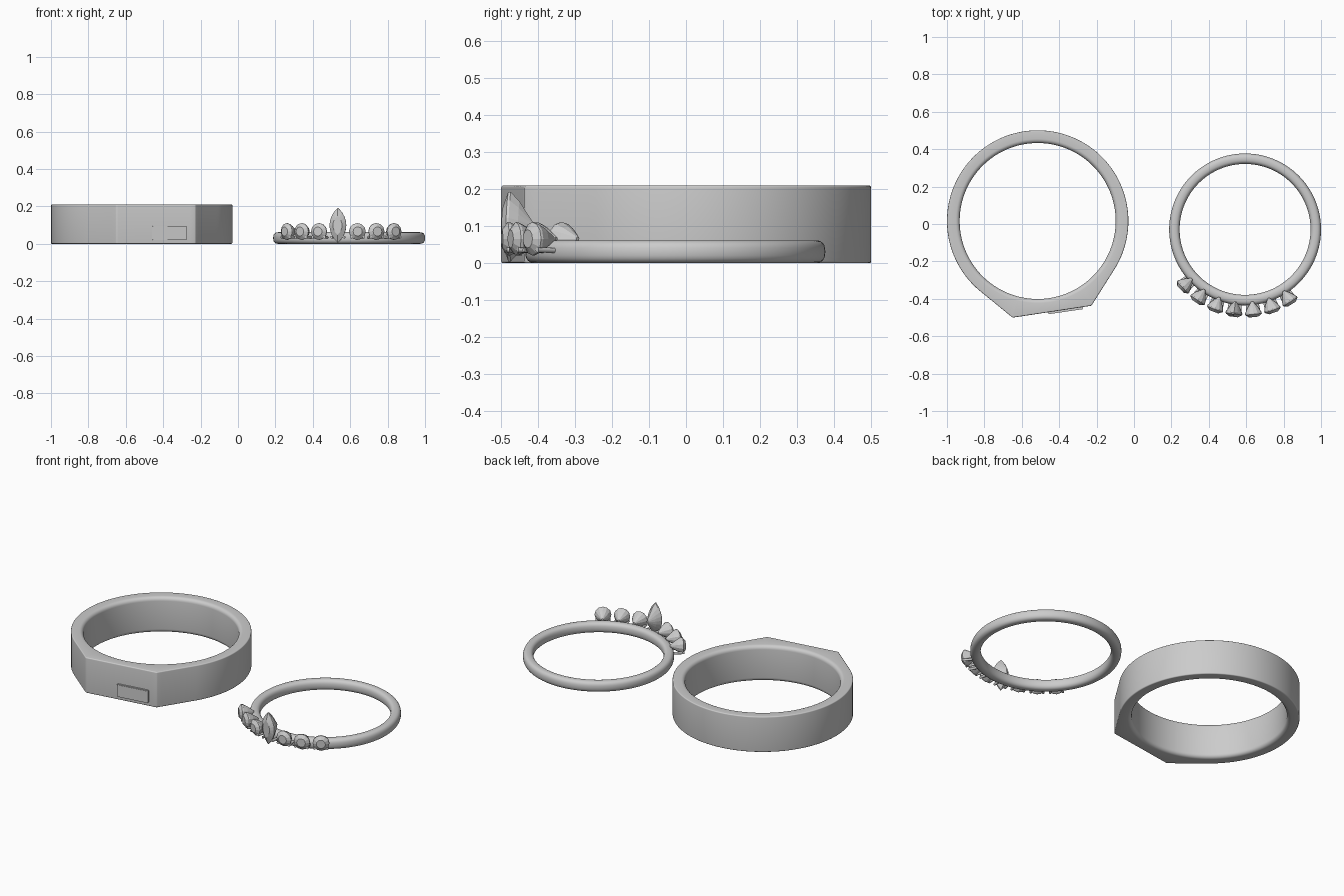
import bpy, bmesh, math
from mathutils import Vector, Matrix
from mathutils.geometry import convex_hull_2d

if "Cube" in bpy.data.objects:
    bpy.data.objects.remove(bpy.data.objects["Cube"])


def make_object(name, bm, smooth=None):
    bmesh.ops.recalc_face_normals(bm, faces=bm.faces)
    me = bpy.data.meshes.new(name)
    bm.to_mesh(me)
    bm.free()
    ob = bpy.data.objects.new(name, me)
    bpy.context.collection.objects.link(ob)
    if smooth:
        bpy.ops.object.select_all(action='DESELECT')
        ob.select_set(True)
        bpy.context.view_layer.objects.active = ob
        bpy.ops.object.shade_smooth_by_angle(angle=math.radians(smooth))
    return ob


def loft(bm, rows, wrap=False, caps=False):
    vs = [[bm.verts.new(p) for p in row] for row in rows]
    n = len(vs[0])
    for i in range(len(vs) if wrap else len(vs) - 1):
        a, b = vs[i], vs[(i + 1) % len(vs)]
        for j in range(n):
            k = (j + 1) % n
            bm.faces.new((a[j], a[k], b[k], b[j]))
    if caps:
        bm.faces.new(vs[0])
        bm.faces.new(vs[-1][::-1])


def circle(cx, cy, r, n):
    return [Vector((cx + r * math.cos(2 * math.pi * i / n),
                    cy + r * math.sin(2 * math.pi * i / n))) for i in range(n)]


def corner(z0, t0, r, a0, steps=5):
    return [(t0 + r * math.cos(math.radians(a0 + 90 * i / steps)),
             z0 + r * math.sin(math.radians(a0 + 90 * i / steps))) for i in range(steps + 1)]


# Wide signet band: circle hulled with two rounded corners gives the flat front
C1, R_IN, H = Vector((-0.515, 0.016)), 0.417, 0.21
pts = circle(*C1, 0.485, 144) + circle(-0.645, -0.486, 0.014, 24) + circle(-0.235, -0.426, 0.012, 24)
hull = [pts[i] for i in convex_hull_2d(pts)]
outline = []
for a, b in zip(hull, hull[1:] + hull[:1]):
    n = max(1, math.ceil((b - a).length / 0.025))
    outline += [a.lerp(b, i / n) for i in range(n)]

# Cross-section offsets: outer edges crisp, inner edges softly rounded
outer = corner(0.006, -0.006, 0.006, -90) + corner(H - 0.006, -0.006, 0.006, 0)
inner = corner(H - 0.022, 0.022, 0.022, 90) + corner(0.022, 0.022, 0.022, 180)
rows = []
for side, sec in (('out', outer), ('in', inner)):
    for t, z in sec:
        row = []
        for p in outline:
            d = p - C1
            r = (d.length if side == 'out' else R_IN) + t
            q = C1 + d.normalized() * r
            row.append((q.x, q.y, z))
        rows.append(row)
bm = bmesh.new()
loft(bm, rows, wrap=True)
make_object("wide_band", bm, 25)

# Small raised plate on the flat front
bm = bmesh.new()
bmesh.ops.create_cube(bm, size=1)
bmesh.ops.scale(bm, vec=(0.188, 0.024, 0.075), verts=bm.verts)
bmesh.ops.bevel(bm, geom=bm.edges[:], offset=0.003, segments=2, affect='EDGES')
plate = make_object("front_plate", bm, 30)
plate.location = (-0.367, -0.457, 0.058)
plate.rotation_euler.z = math.atan2(0.06, 0.41)

# Thin band with a rounded cross-section
C2 = Vector((0.594, -0.029, 0))
rows = []
for i in range(24):
    a = 2 * math.pi * i / 24
    ca, sa = math.cos(a), math.sin(a)
    r = 0.378 + 0.028 * math.copysign(abs(ca) ** 0.8, ca)
    z = 0.031 + 0.031 * math.copysign(abs(sa) ** 0.8, sa)
    rows.append([(C2.x + p.x, C2.y + p.y, z) for p in circle(0, 0, r, 128)])
bm = bmesh.new()
loft(bm, rows, wrap=True)
make_object("thin_band", bm, 60)


# Faceted stone facing outward: table, crown, girdle and tapering pavilion
def stone(name, angle, outline, zc):
    bm = bmesh.new()
    layers = ((0.55, 0.471), (1.0, 0.456), (1.0, 0.449), (0.72, 0.425), (0.12, 0.388))
    loft(bm, [[(x * s, -r, zc + z * s) for x, z in outline] for s, r in layers], caps=True)
    ob = make_object(name, bm)
    ob.location = C2
    ob.rotation_euler.z = angle


# Pair of prongs under each stone, running from the band to the girdle
def prongs(name, angle):
    bm = bmesh.new()
    for s in (-1, 1):
        a, b = Vector((s * 0.026, -0.385, 0.034)), Vector((s * 0.034, -0.462, 0.036))
        rot = (b - a).to_track_quat('Z', 'Y').to_matrix().to_4x4()
        bmesh.ops.create_cone(bm, cap_ends=True, segments=10, radius1=0.007, radius2=0.007,
                              depth=(b - a).length, matrix=Matrix.Translation((a + b) / 2) @ rot)
    ob = make_object(name, bm, 40)
    ob.location = C2
    ob.rotation_euler.z = angle


# Outlines: round stones and one pointed upright stone
round_outline = [tuple(p) for p in circle(0, 0, 0.045, 12)]
w, h, n = 0.045, 0.094, 8
arc = [(w * (1 - (1 - 2 * i / n) ** 2) ** 0.9, h * (1 - 2 * i / n)) for i in range(n)]
pointed_outline = arc + [(-x, -z) for x, z in arc]

for i in range(7):
    ang = math.radians(-47.2 + 13.2 * i)
    if i == 3:
        stone("pointed_stone", ang, pointed_outline, 0.099)
    else:
        stone(f"round_stone_{i}", ang, round_outline, 0.066)
    prongs(f"prongs_{i}", ang)
